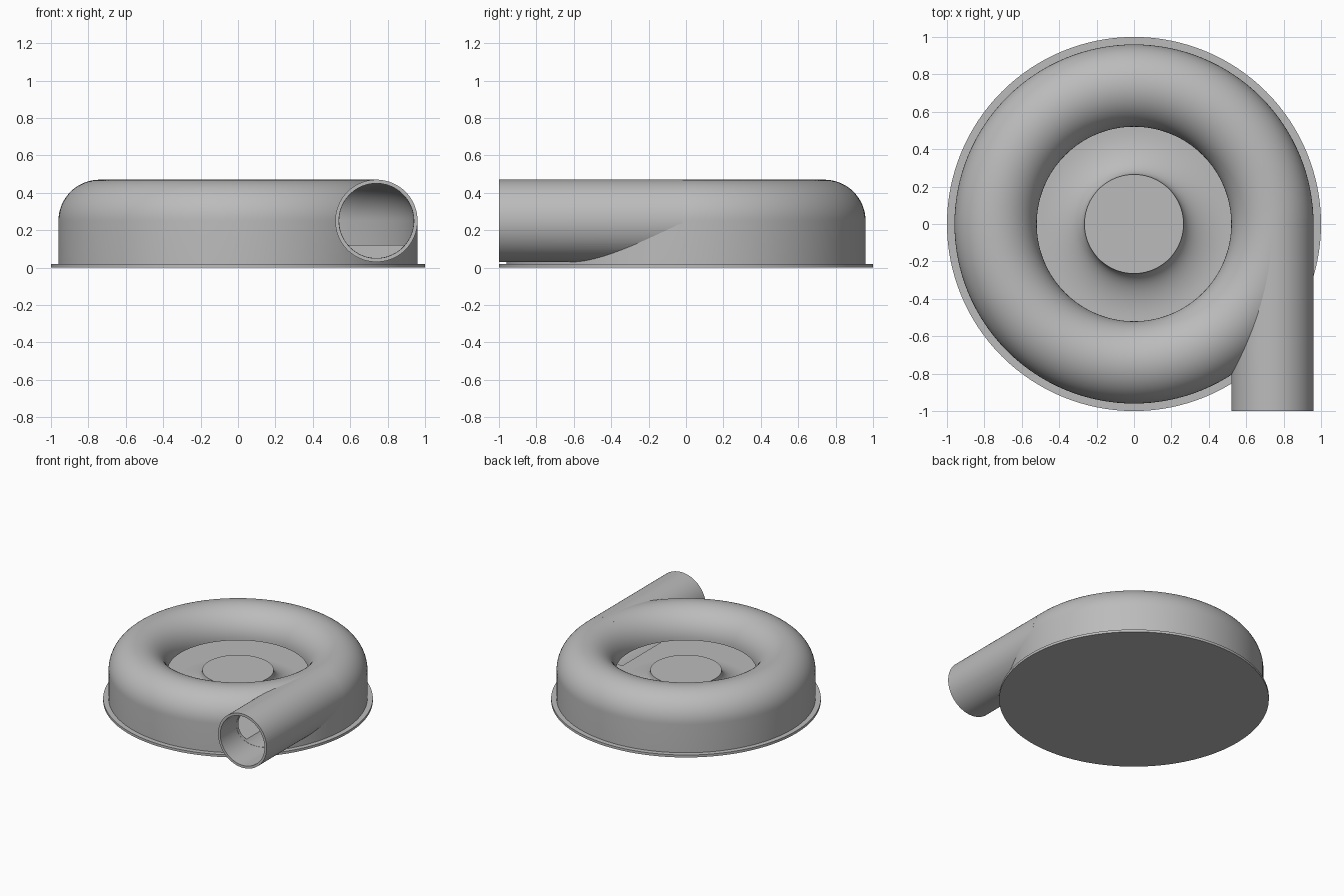
import bpy, bmesh, math
from mathutils import Matrix

cube = bpy.data.objects.get("Cube")
if cube:
    bpy.data.objects.remove(cube, do_unlink=True)

SEGMENTS = 128
RING, AXIS_Z, TUBE, WALL = 0.74, 0.25, 0.22, 0.02

grey = bpy.data.materials.new("casing_grey")
grey.use_nodes = True
colour = (0.5, 0.5, 0.5, 1)
grey.diffuse_color = colour
grey.node_tree.nodes["Principled BSDF"].inputs["Base Color"].default_value = colour


def make_object(name, bm):
    bmesh.ops.recalc_face_normals(bm, faces=bm.faces)
    mesh = bpy.data.meshes.new(name)
    bm.to_mesh(mesh)
    bm.free()
    mesh.materials.append(grey)
    obj = bpy.data.objects.new(name, mesh)
    bpy.context.collection.objects.link(obj)
    return obj


def lathe(name, profile):
    """Revolve an (r, z) profile that starts and ends on the axis."""
    bm = bmesh.new()
    verts = [bm.verts.new((r, 0, z)) for r, z in profile]
    edges = [bm.edges.new(pair) for pair in zip(verts, verts[1:])]
    bmesh.ops.spin(bm, geom=verts + edges, cent=(0, 0, 0), axis=(0, 0, 1),
                   angle=math.tau, steps=SEGMENTS)
    bmesh.ops.remove_doubles(bm, verts=bm.verts, dist=0.0001)
    return make_object(name, bm)


def duct(name, radius, front, back):
    """Solid cylinder running along y through the outlet centre."""
    bm = bmesh.new()
    place = (Matrix.Translation((RING, (front + back) / 2, AXIS_Z))
             @ Matrix.Rotation(math.pi / 2, 4, 'X'))
    bmesh.ops.create_cone(bm, cap_ends=True, segments=96, radius1=radius,
                          radius2=radius, depth=back - front, matrix=place)
    return make_object(name, bm)


def arc(radius, start, end, steps=32, centre=(RING, AXIS_Z), squash=1):
    """Arc points in the (r, z) plane, angles in degrees."""
    points = []
    for i in range(steps + 1):
        a = math.radians(start + (end - start) * i / steps)
        points.append((centre[0] + radius * math.cos(a),
                       centre[1] + radius * squash * math.sin(a)))
    return points


def cut(obj, cutters):
    for cutter in cutters:
        mod = obj.modifiers.new("cut", 'BOOLEAN')
        mod.operation = 'DIFFERENCE'
        mod.solver = 'EXACT'
        mod.object = cutter
    bpy.context.view_layer.update()
    graph = bpy.context.evaluated_depsgraph_get()
    mesh = bpy.data.meshes.new_from_object(obj.evaluated_get(graph))
    obj.modifiers.clear()
    obj.data = mesh


def smooth(obj):
    bpy.ops.object.select_all(action='DESELECT')
    obj.select_set(True)
    bpy.context.view_layer.objects.active = obj
    bpy.ops.object.shade_smooth_by_angle(angle=math.radians(30))


# Flat mounting plate
base_plate = lathe("base_plate", [(0, 0), (1, 0), (1, 0.02), (0, 0.02)])

# Hollow scroll casing with raised floor, flared hub and open inlet
FLOOR, HUB = 0.12, 0.265
flare = arc(0.235, 270, 180, 16, (HUB + 0.235, AXIS_Z), (AXIS_Z - FLOOR) / 0.235)
casing = lathe("scroll_casing",
               [(0, 0.015), (RING + TUBE, 0.015)]
               + arc(TUBE, 0, 180)
               + arc(TUBE - WALL, 180, 0)
               + [(RING + TUBE - WALL, FLOOR)]
               + flare + [(0, AXIS_Z)])

# Tangential outlet pipe
outlet_pipe = duct("outlet_pipe", TUBE, -1, -0.02)

# Cutters: the pipe bore, and a filled casing that trims the pipe
bore = duct("bore_cutter", TUBE - WALL - 0.001, -1.1, -0.02)
trim = lathe("trim_cutter",
             [(0, -0.05), (RING + TUBE - 0.01, -0.05)]
             + arc(TUBE - 0.01, 0, 180) + [(0, AXIS_Z)])

cut(casing, [bore])
bore_long = duct("long_bore_cutter", TUBE - WALL, -1.1, 0.1)
cut(outlet_pipe, [bore_long, trim])

for helper in (bore, bore_long, trim):
    bpy.data.objects.remove(helper, do_unlink=True)

for part in (base_plate, casing, outlet_pipe):
    smooth(part)
